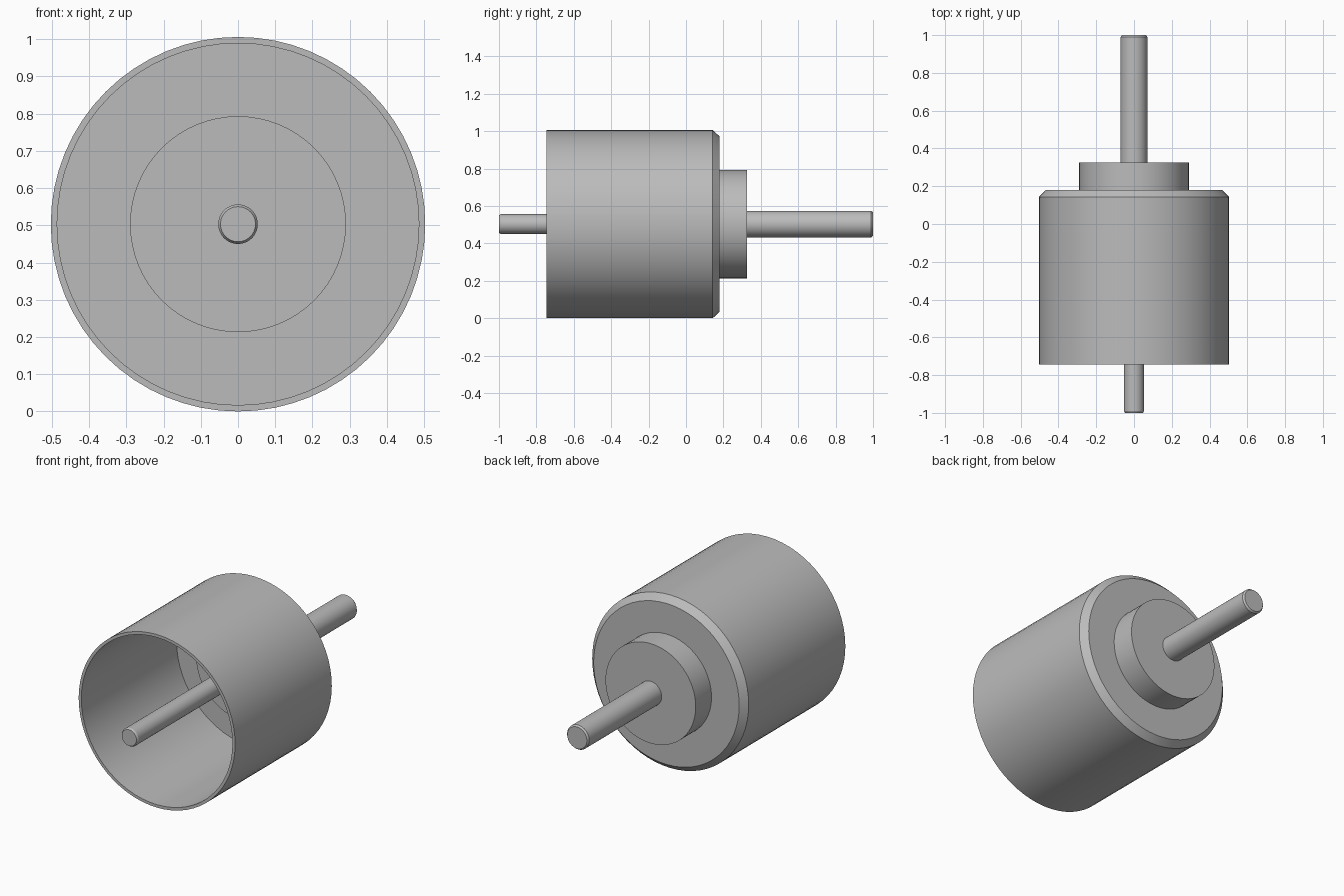
import bpy, bmesh, math
from mathutils import Matrix, Vector

cube = bpy.data.objects.get("Cube")
if cube:
    bpy.data.objects.remove(cube, do_unlink=True)

AXIS_Z = 0.503
SIDES = 64

grey = bpy.data.materials.new("plain grey")
grey.use_nodes = True
grey.diffuse_color = (0.5, 0.5, 0.5, 1)
grey.node_tree.nodes["Principled BSDF"].inputs["Base Color"].default_value = (0.5, 0.5, 0.5, 1)


def turned_part(name, profile):
    """Spin a (radius, y) profile around the horizontal axis."""
    bm = bmesh.new()
    verts = [bm.verts.new((r, y, 0)) for r, y in profile]
    edges = [bm.edges.new(pair) for pair in zip(verts, verts[1:])]
    bmesh.ops.spin(bm, geom=verts + edges, cent=(0, 0, 0), axis=(0, 1, 0),
                   angle=math.tau, steps=SIDES, use_duplicate=False)
    bmesh.ops.remove_doubles(bm, verts=bm.verts, dist=0.0001)
    bmesh.ops.recalc_face_normals(bm, faces=bm.faces)
    mesh = bpy.data.meshes.new(name)
    bm.to_mesh(mesh)
    bm.free()
    mesh.materials.append(grey)
    obj = bpy.data.objects.new(name, mesh)
    obj.location.z = AXIS_Z
    bpy.context.collection.objects.link(obj)
    bpy.ops.object.select_all(action="DESELECT")
    obj.select_set(True)
    bpy.context.view_layer.objects.active = obj
    bpy.ops.object.shade_smooth_by_angle(angle=math.radians(30))
    return obj


# Hollow cup, open at the front, with a chamfered back rim
turned_part("cup_shell", [(0, 0.13), (0.486, 0.13), (0.486, -0.745), (0.503, -0.745),
                          (0.503, 0.143), (0.468, 0.18), (0, 0.18)])

# Hub passing through the back wall
turned_part("hub", [(0, 0.03), (0.29, 0.03), (0.29, 0.325), (0, 0.325)])

# Thin front shaft and thicker back shaft, both with chamfered tips
turned_part("front_shaft", [(0, -1), (0.047, -1), (0.053, -0.99), (0.053, 0.05), (0, 0.05)])
turned_part("back_shaft", [(0, 0.3), (0.071, 0.3), (0.071, 0.99), (0.063, 1), (0, 1)])
